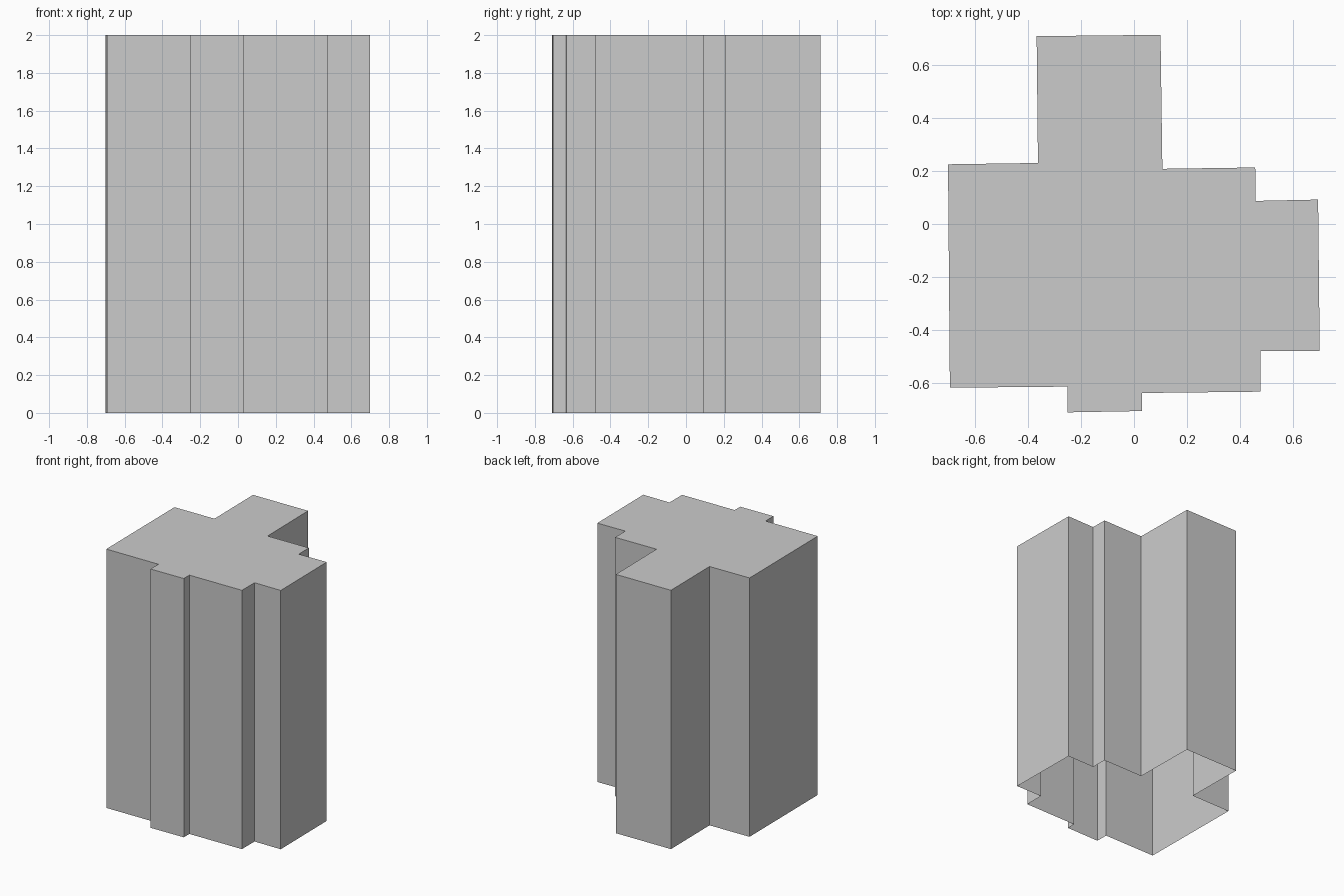
import bpy, bmesh

if "Cube" in bpy.data.objects:
    bpy.data.objects.remove(bpy.data.objects["Cube"])

HEIGHT = 2.0

# Building footprint, counter-clockwise seen from above
footprint = [
    (-0.367, 0.708), (-0.362, 0.230), (-0.701, 0.225), (-0.694, -0.617),
    (-0.251, -0.613), (-0.251, -0.710), (0.030, -0.705), (0.030, -0.637),
    (0.476, -0.632), (0.476, -0.478), (0.700, -0.478), (0.694, 0.092),
    (0.458, 0.087), (0.457, 0.213), (0.107, 0.208), (0.100, 0.713),
]

bm = bmesh.new()
base = [bm.verts.new((x, y, 0)) for x, y in footprint]
top = [bm.verts.new((x, y, HEIGHT)) for x, y in footprint]

# Outer walls
n = len(footprint)
for i in range(n):
    j = (i + 1) % n
    bm.faces.new((base[i], base[j], top[j], top[i]))

# Flat roof; the underside stays open
bm.faces.new(top)

mesh = bpy.data.meshes.new("building_shell")
bm.to_mesh(mesh)
bm.free()
building = bpy.data.objects.new("building_shell", mesh)
bpy.context.collection.objects.link(building)
